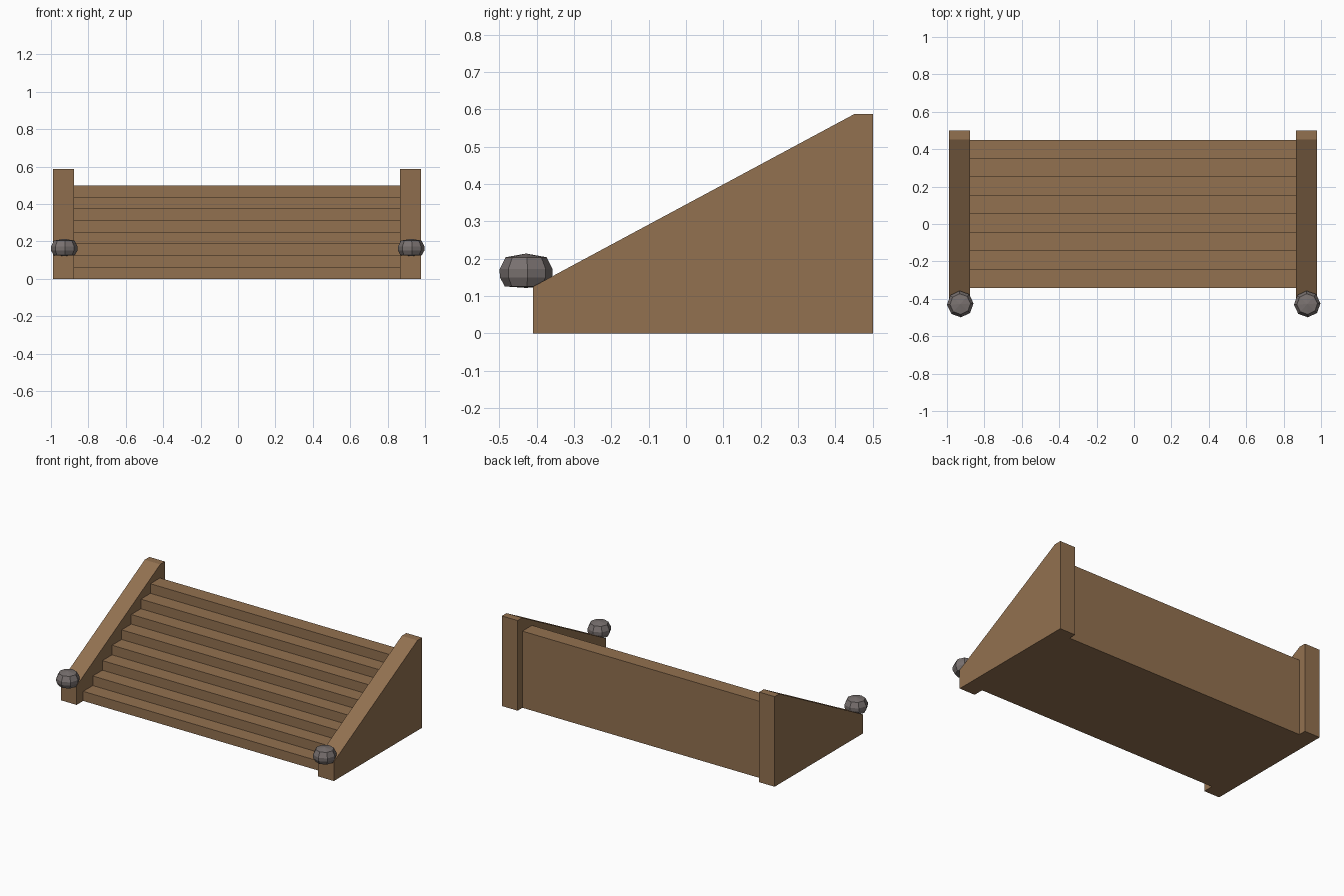
import bpy, math

if "Cube" in bpy.data.objects:
    bpy.data.objects.remove(bpy.data.objects["Cube"])


def material(name, rgb):
    m = bpy.data.materials.new(name)
    m.diffuse_color = (*rgb, 1)
    m.use_nodes = True
    m.node_tree.nodes["Principled BSDF"].inputs["Base Color"].default_value = m.diffuse_color
    return m


wood = material("brown wood", (0.29, 0.165, 0.08))
stone = material("grey stone", (0.19, 0.165, 0.16))


def add_mesh(name, verts, faces, mat):
    me = bpy.data.meshes.new(name)
    me.from_pydata(verts, [], faces)
    me.materials.append(mat)
    ob = bpy.data.objects.new(name, me)
    bpy.context.collection.objects.link(ob)
    return ob


def extrude_x(name, profile, x0, x1, mat):
    """Solid from a counter-clockwise (y, z) profile between two x positions."""
    n = len(profile)
    verts = [(x, y, z) for x in (x0, x1) for y, z in profile]
    faces = [tuple(range(n))[::-1], tuple(range(n, 2 * n))]
    faces += [(i, (i + 1) % n, (i + 1) % n + n, i + n) for i in range(n)]
    return add_mesh(name, verts, faces, mat)


# Staircase: eight equal steps
STEPS, FRONT, BACK, TOP = 8, -0.342, 0.45, 0.5
run, rise = (BACK - FRONT) / STEPS, TOP / STEPS
stairs = [(BACK, 0), (BACK, TOP)]
for i in reversed(range(STEPS)):
    y = FRONT + i * run
    stairs += [(y, (i + 1) * rise), (y, i * rise)]
extrude_x("steps", stairs, -0.88, 0.868, wood)

# Sloping side walls
wall = [(-0.41, 0), (0.5, 0), (0.5, 0.588), (0.452, 0.588), (-0.41, 0.125)]
extrude_x("left_wall", wall, -0.99, -0.878, wood)
extrude_x("right_wall", wall, 0.866, 0.979, wood)


# Squashed eight-sided stone knobs on the low wall ends
def knob(name, cx, cy):
    n = 8
    rings = [(0.057, 0.126), (0.070, 0.150), (0.071, 0.172), (0.055, 0.204)]
    verts = [(cx + r * math.cos(a), cy + r * math.sin(a), z)
             for r, z in rings
             for a in (math.tau * k / n + 0.05 for k in range(n))]
    verts += [(cx, cy, 0.122), (cx, cy, 0.214)]
    low, high = len(verts) - 2, len(verts) - 1
    last = (len(rings) - 1) * n
    faces = []
    for k in range(n):
        j = (k + 1) % n
        faces += [(low, j, k), (high, last + k, last + j)]
        faces += [(b + k, b + j, b + n + j, b + n + k) for b in range(0, last, n)]
    return add_mesh(name, verts, faces, stone)


knob("left_knob", -0.929, -0.428)
knob("right_knob", 0.926, -0.428)
